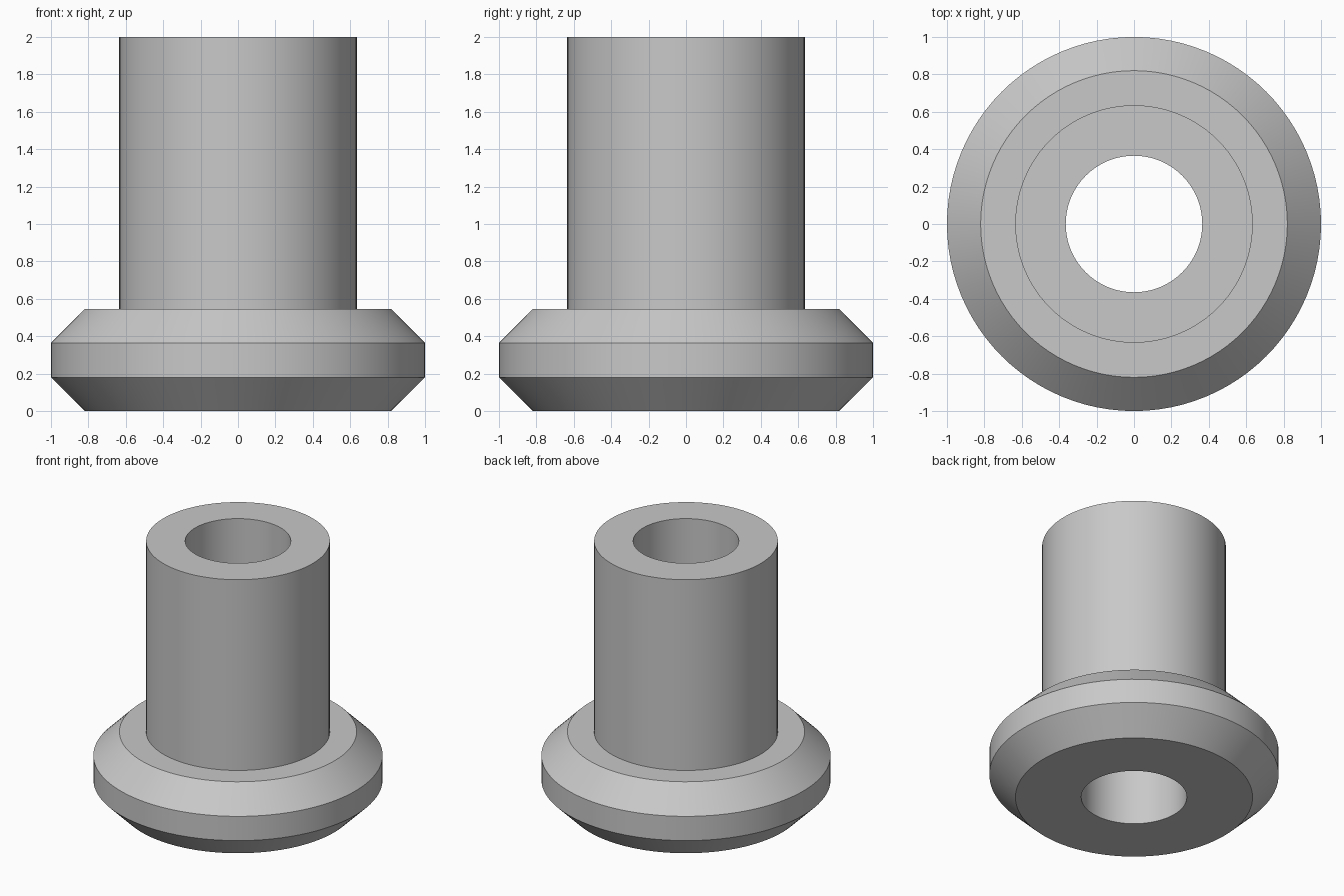
import bpy, bmesh, math

cube = bpy.data.objects.get("Cube")
if cube:
    bpy.data.objects.remove(cube, do_unlink=True)

SEGMENTS = 96
BORE, SLEEVE, FACE, RIM = 0.365, 0.635, 0.82, 1.0
LOW, HIGH, SHOULDER, TOP = 0.18, 0.365, 0.545, 2.0

# Plain grey metal
grey = bpy.data.materials.new("grey metal")
grey.use_nodes = True
colour = (0.58, 0.58, 0.58, 1)
grey.diffuse_color = colour
grey.node_tree.nodes["Principled BSDF"].inputs["Base Color"].default_value = colour

# Closed cross-section: bore, chamfered flange, sleeve
profile = [(BORE, 0), (FACE, 0), (RIM, LOW), (RIM, HIGH),
           (FACE, SHOULDER), (SLEEVE, SHOULDER), (SLEEVE, TOP), (BORE, TOP)]

# Revolve the section around the z axis
bm = bmesh.new()
rings = []
for radius, z in profile:
    rings.append([bm.verts.new((radius * math.cos(a), radius * math.sin(a), z))
                  for a in (math.tau * i / SEGMENTS for i in range(SEGMENTS))])
for k, ring in enumerate(rings):
    after = rings[(k + 1) % len(rings)]
    for i in range(SEGMENTS):
        j = (i + 1) % SEGMENTS
        bm.faces.new((ring[i], ring[j], after[j], after[i]))
bmesh.ops.recalc_face_normals(bm, faces=bm.faces)

mesh = bpy.data.meshes.new("flanged_bushing")
bm.to_mesh(mesh)
bm.free()
mesh.materials.append(grey)
bushing = bpy.data.objects.new("flanged_bushing", mesh)
bpy.context.collection.objects.link(bushing)

# Smooth round walls, crisp chamfer edges
bpy.ops.object.select_all(action="DESELECT")
bushing.select_set(True)
bpy.context.view_layer.objects.active = bushing
bpy.ops.object.shade_smooth_by_angle(angle=math.radians(30))
